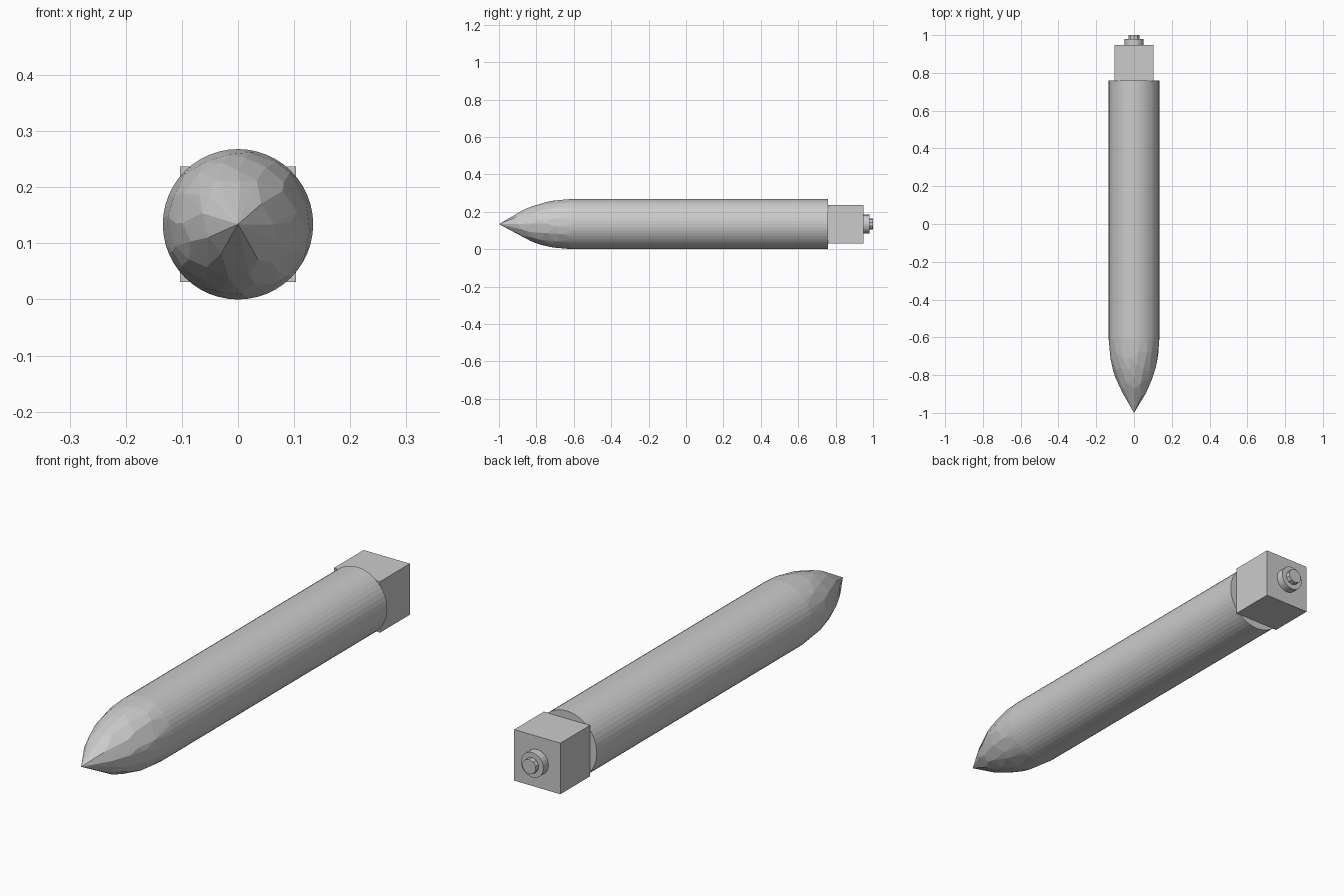
import bpy, bmesh, math, random
from mathutils import Matrix, Vector

cube = bpy.data.objects.get("Cube")
if cube:
    bpy.data.objects.remove(cube, do_unlink=True)

random.seed(4)
R = 0.134           # body radius, also the height of the long axis
NOSE_END = -0.61
NOSE_LEN = 0.39

grey = bpy.data.materials.new("light_grey")
grey.use_nodes = True
colour = (0.6, 0.6, 0.6, 1)
grey.diffuse_color = colour
grey.node_tree.nodes["Principled BSDF"].inputs["Base Color"].default_value = colour


def add_object(name, bm):
    """Turn a bmesh into a flat shaded grey object."""
    bmesh.ops.recalc_face_normals(bm, faces=bm.faces)
    mesh = bpy.data.meshes.new(name)
    bm.to_mesh(mesh)
    bm.free()
    mesh.materials.append(grey)
    obj = bpy.data.objects.new(name, mesh)
    bpy.context.collection.objects.link(obj)
    return obj


def cylinder_y(name, radius, y0, y1, sides):
    """Cylinder lying along y on the long axis."""
    bm = bmesh.new()
    place = Matrix.Translation((0, (y0 + y1) / 2, R)) @ Matrix.Rotation(math.pi / 2, 4, 'X')
    bmesh.ops.create_cone(bm, cap_ends=True, segments=sides, radius1=radius,
                          radius2=radius, depth=y1 - y0, matrix=place)
    return add_object(name, bm)


def nose_point(t, angle):
    """Point on the pointed nose: t = 0 at the tip, 1 at the body."""
    r = R * (1 - (1 - t) ** 2.05)
    return Vector((r * math.cos(angle), -1 + NOSE_LEN * t, R + r * math.sin(angle)))


# Main tube
cylinder_y("body_tube", R, NOSE_END, 0.76, 48)

# Irregularly faceted nose, wrapped around scattered surface points
bm = bmesh.new()
bm.verts.new(nose_point(0, 0))
for t, count in ((0.28, 9), (0.44, 13), (0.6, 16), (0.78, 18)):
    turn = random.random()
    for i in range(count):
        angle = (i + turn + random.uniform(-0.3, 0.3)) * math.tau / count
        bm.verts.new(nose_point(t + random.uniform(-0.06, 0.06), angle))
for i in range(48):
    bm.verts.new(nose_point(1, (i + 0.0) * math.tau / 48))
hull = bmesh.ops.convex_hull(bm, input=bm.verts)
bmesh.ops.delete(bm, geom=[v for v in bm.verts if not v.link_faces], context='VERTS')
add_object("nose_cone", bm)

# Square block at the rear
bm = bmesh.new()
place = Matrix.Translation((0, 0.853, R)) @ Matrix.Diagonal((0.206, 0.19, 0.206, 1))
bmesh.ops.create_cube(bm, size=1, matrix=place)
add_object("rear_block", bm)

# Stepped stud on the rear block
cylinder_y("stud_flange", 0.05, 0.945, 0.98, 24)
cylinder_y("stud_tip", 0.03, 0.975, 1.0, 10)
